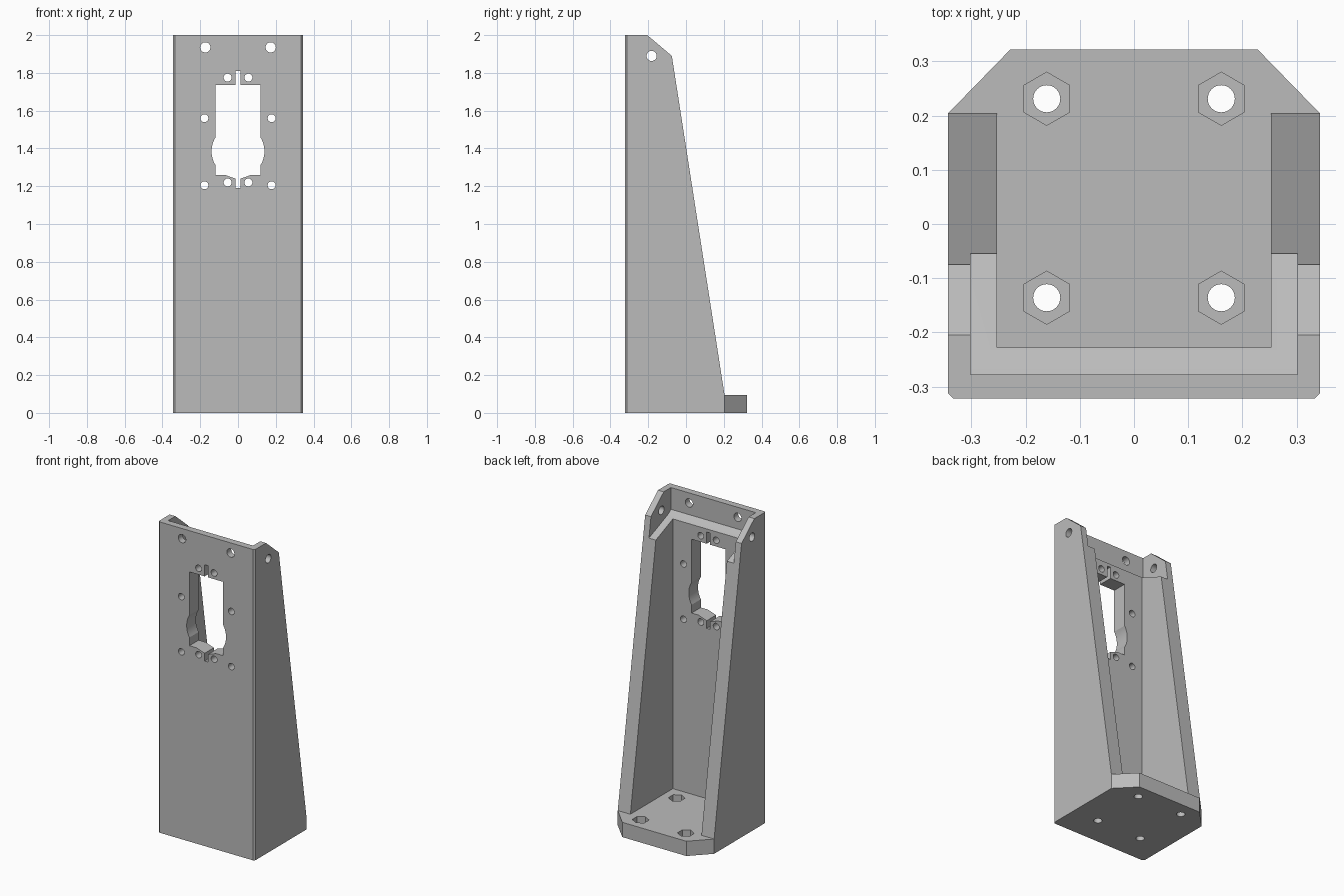
import bpy
import math
from mathutils import Vector

if "Cube" in bpy.data.objects:
    bpy.data.objects.remove(bpy.data.objects["Cube"], do_unlink=True)

grey = bpy.data.materials.new("plain grey")
grey.use_nodes = True
colour = (0.5, 0.5, 0.5, 1)
grey.diffuse_color = colour
grey.node_tree.nodes["Principled BSDF"].inputs["Base Color"].default_value = colour

# Axis order for a profile drawn in (u, v) and extruded along the named axis
PLACE = {
    "x": lambda u, v, d: (d, u, v),
    "y": lambda u, v, d: (u, d, v),
    "z": lambda u, v, d: (u, v, d),
}


def prism(name, points, axis, lo, hi):
    """Extrude a closed outline along an axis."""
    n = len(points)
    verts = [Vector(PLACE[axis](u, v, d)) for d in (lo, hi) for u, v in points]
    faces = [list(range(n))[::-1], list(range(n, 2 * n))]
    faces += [[i, (i + 1) % n, n + (i + 1) % n, n + i] for i in range(n)]
    area = sum(points[i][0] * points[(i + 1) % n][1]
               - points[(i + 1) % n][0] * points[i][1] for i in range(n))
    # Keep normals outward for either winding or axis
    if (area < 0) != (axis == "y"):
        faces = [f[::-1] for f in faces]
    mesh = bpy.data.meshes.new(name)
    mesh.from_pydata(verts, [], faces)
    mesh.materials.append(grey)
    obj = bpy.data.objects.new(name, mesh)
    bpy.context.collection.objects.link(obj)
    return obj


def ring(cu, cv, radius, sides=32, turn=0.0):
    return [(cu + radius * math.cos(turn + 2 * math.pi * i / sides),
             cv + radius * math.sin(turn + 2 * math.pi * i / sides))
            for i in range(sides)]


def combine(target, tool, operation="DIFFERENCE"):
    tool.hide_render = True
    mod = target.modifiers.new(operation.lower(), "BOOLEAN")
    mod.operation = operation
    mod.solver = "EXACT"
    mod.object = tool
    bpy.context.view_layer.objects.active = target
    bpy.ops.object.modifier_apply(modifier=mod.name)
    bpy.data.objects.remove(tool, do_unlink=True)


def mirrored(half):
    """Complete an outline whose points run bottom to top on the +u side."""
    return half + [(-u, v) for u, v in reversed(half)]


W, D, FLOOR, TOP = 0.343, 0.322, 0.095, 2.0

# Tall bracket: side outline trimmed by the chamfered footprint
side = [(-D, 0), (D, 0), (D, FLOOR), (0.204, FLOOR),
        (-0.075, 1.89), (-0.205, TOP), (-D, TOP)]
bracket = prism("tall_bracket", side, "x", -W - 0.1, W + 0.1)
plan = mirrored([(W - 0.01, -D), (W, -D + 0.01), (W, 0.204), (0.228, D)])
combine(bracket, prism("footprint", plan, "z", -0.1, TOP + 0.1), "INTERSECT")

# Hollow between the side walls
hollow = mirrored([(0.253, -0.228), (0.253, 0.6)])
combine(bracket, prism("hollow", hollow, "z", FLOOR, TOP + 0.2))

# Upper recess with a sloping ledge that thins the walls
recess = [(0.3, 1.616), (-0.055, 1.76), (-0.252, 1.84), (-0.278, 1.86),
          (-0.278, 2.2), (0.3, 2.2)]
combine(bracket, prism("recess", recess, "x", -0.302, 0.302))

# Front window with round bulges and narrow slots
bulge = [(0.14 * math.cos(a), 1.385 + 0.14 * math.sin(a))
         for a in (math.radians(-31 + 62 * i / 12) for i in range(13))]
window = mirrored([(0.012, 1.19), (0.012, 1.24), (0.07, 1.26), (0.12, 1.26)]
                  + bulge + [(0.12, 1.735), (0.012, 1.735), (0.012, 1.81)])
combine(bracket, prism("window", window, "y", -0.5, -0.1))

# Round holes, mirrored left and right
front_holes = [(0.173, 1.935, 0.027), (0.055, 1.775, 0.021), (0.055, 1.22, 0.021),
               (0.178, 1.56, 0.021), (0.178, 1.205, 0.021)]
for s in (-1, 1):
    for x, z, r in front_holes:
        combine(bracket, prism("front_hole", ring(s * x, z, r), "y", -0.5, -0.1))
    # Base bolt holes with hexagonal nut pockets
    for y in (0.231, -0.136):
        combine(bracket, prism("bolt_hole", ring(s * 0.161, y, 0.025), "z", -0.1, 0.2))
        nut = ring(s * 0.161, y, 0.049, 6, math.pi / 6)
        combine(bracket, prism("nut_pocket", nut, "z", 0.05, 0.2))

# Cross hole through both side walls
combine(bracket, prism("side_hole", ring(-0.182, 1.89, 0.027), "x", -0.5, 0.5))

# Crisp edges, smooth hole walls
bpy.ops.object.select_all(action="DESELECT")
bracket.select_set(True)
bpy.context.view_layer.objects.active = bracket
bpy.ops.object.shade_smooth_by_angle(angle=math.radians(25))
